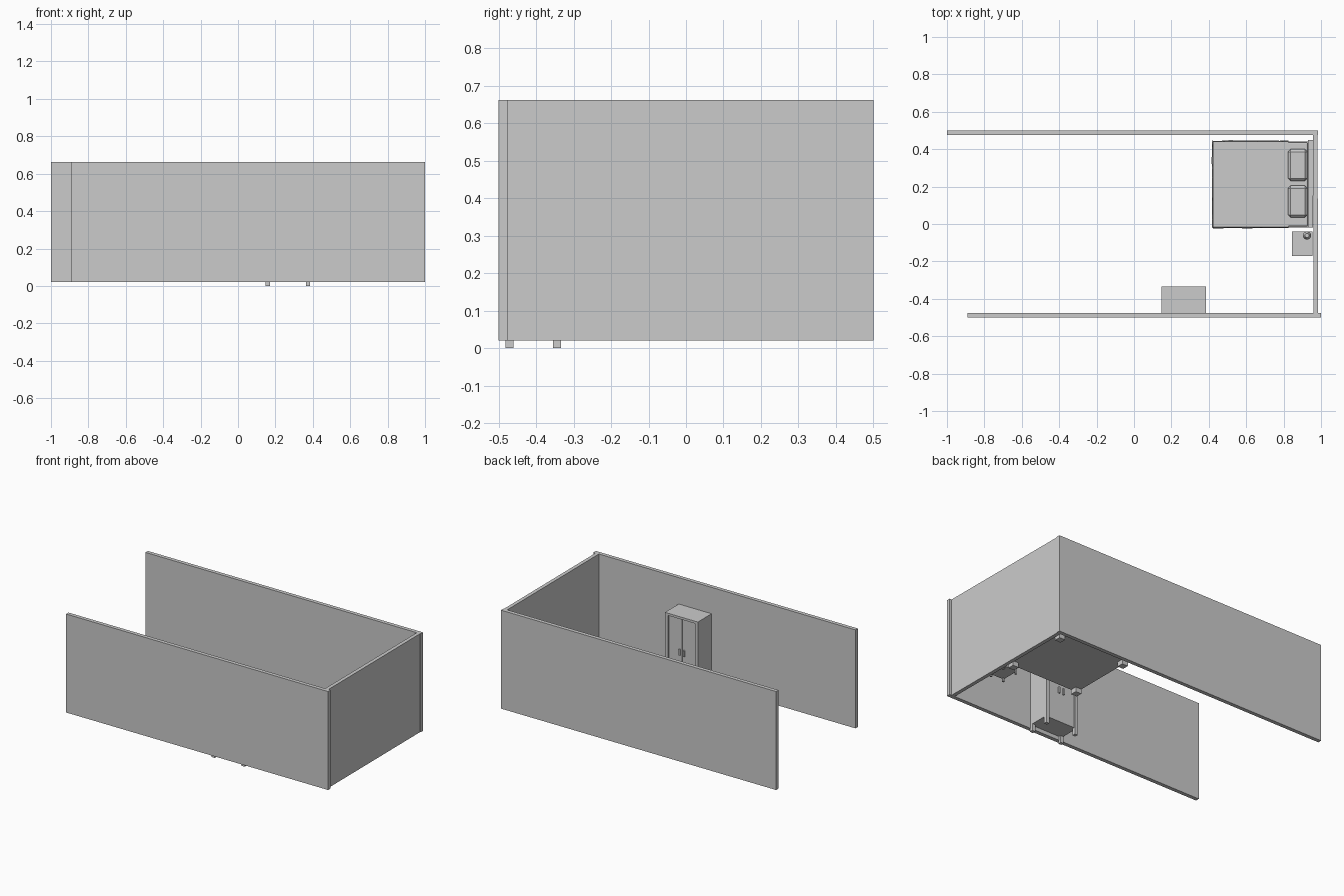
import bpy, bmesh, math, random
from mathutils import Vector

if "Cube" in bpy.data.objects:
    bpy.data.objects.remove(bpy.data.objects["Cube"])

random.seed(4)


def finish(name, bm):
    bmesh.ops.recalc_face_normals(bm, faces=bm.faces)
    mesh = bpy.data.meshes.new(name)
    bm.to_mesh(mesh)
    bm.free()
    ob = bpy.data.objects.new(name, mesh)
    bpy.context.collection.objects.link(ob)
    return ob


def box(name, x, y, z, bevel=0, segments=1):
    """Box given by its (low, high) range on each axis."""
    bm = bmesh.new()
    bmesh.ops.create_cube(bm, size=1)
    for v in bm.verts:
        v.co = Vector([r[0] if c < 0 else r[1] for c, r in zip(v.co, (x, y, z))])
    if bevel:
        bmesh.ops.bevel(bm, geom=bm.edges[:], offset=bevel, segments=segments,
                        profile=0.5, affect='EDGES')
    return finish(name, bm)


def corner_posts(name, x, y, z, size):
    """Four square posts inside the corners of a rectangle."""
    for i, px in enumerate((x[0], x[1] - size)):
        for j, py in enumerate((y[0], y[1] - size)):
            box(f"{name}_{2 * i + j + 1}", (px, px + size), (py, py + size), z)


def lathe(name, centre, profile, sides=12):
    """Spin a (radius, height) profile around a vertical axis."""
    bm = bmesh.new()
    rings = []
    for r, z in profile:
        rings.append([bm.verts.new((centre[0] + r * math.cos(math.tau * k / sides),
                                    centre[1] + r * math.sin(math.tau * k / sides), z))
                      for k in range(sides)])
    for a, b in zip(rings, rings[1:]):
        for k in range(sides):
            n = (k + 1) % sides
            bm.faces.new((a[k], a[n], b[n], b[k]))
    bm.faces.new(rings[0])
    bm.faces.new(rings[-1])
    return finish(name, bm)


# Room walls
WALL_Z = (0.02, 0.662)
box("back_wall", (-1.0, 0.985), (0.475, 0.5), WALL_Z)
box("front_wall", (-0.89, 1.0), (-0.5, -0.475), WALL_Z)
side = box("right_wall", (0.957, 0.981), (-0.478, 0.478), WALL_Z)
for v in side.data.vertices:
    v.co.x += 0.004 if v.co.y < 0 else 0

# Wardrobe: posts, panels, two doors set back between the front posts
WX, WY = (0.148, 0.385), (-0.482, -0.333)
corner_posts("wardrobe_post", WX, WY, (0, 0.48), 0.022)
box("wardrobe_top", WX, WY, (0.475, 0.49))
box("wardrobe_bottom", (0.155, 0.378), (-0.478, -0.340), (0.045, 0.06))
box("wardrobe_back", (0.165, 0.37), (-0.478, -0.468), (0.05, 0.48))
box("wardrobe_left_side", (0.15, 0.16), (-0.47, -0.345), (0.045, 0.48))
box("wardrobe_right_side", (0.374, 0.384), (-0.47, -0.345), (0.045, 0.48))
for i, (a, b) in enumerate(((0.17, 0.266), (0.267, 0.363))):
    box(f"wardrobe_door_{i + 1}", (a, b), (-0.354, -0.342), (0.06, 0.475))
    hx = 0.25 if i == 0 else 0.283
    box(f"wardrobe_handle_{i + 1}", (hx - 0.005, hx + 0.005), (-0.343, -0.334), (0.235, 0.275))

# Bed frame, legs and headboard
box("bed_base", (0.418, 0.935), (-0.02, 0.442), (0.05, 0.085))
corner_posts("bed_leg", (0.418, 0.935), (-0.02, 0.442), (0.02, 0.05), 0.042)
box("headboard", (0.93, 0.956), (-0.02, 0.448), (0.05, 0.25))
box("mattress", (0.425, 0.93), (-0.014, 0.438), (0.085, 0.145), 0.008, 2)

# Blanket: top sheet draped over three sides, slightly uneven at the hem
bm = bmesh.new()
NX, NY = 10, 10
grid = []
for i in range(NX + 1):
    row = []
    for j in range(NY + 1):
        # The outer rows of the grid hang down as the skirt
        x = 0.423 + 0.402 * max(i - 1, 0) / (NX - 1)
        y = -0.017 + 0.458 * min(max(j - 1, 0), NY - 2) / (NY - 2)
        z = 0.15
        if i == 0 or j in (0, NY):
            z = 0.082 + random.uniform(-0.006, 0.006)
            flare = random.uniform(0.003, 0.008)
            x -= flare if i == 0 else 0
            y += flare * ((j == NY) - (j == 0))
        row.append(bm.verts.new((x, y, z)))
    grid.append(row)
for i in range(NX):
    for j in range(NY):
        bm.faces.new((grid[i][j], grid[i + 1][j], grid[i + 1][j + 1], grid[i][j + 1]))
blanket = finish("blanket", bm)
thick = blanket.modifiers.new("thickness", 'SOLIDIFY')
thick.thickness = 0.004

# Pillows: low bevelled cushions
for i, (x, y) in enumerate((((0.824, 0.927), (0.035, 0.205)),
                            ((0.824, 0.927), (0.230, 0.400)))):
    box(f"pillow_{i + 1}", x, y, (0.143, 0.178), 0.014)

# Nightstand with drawers facing the room
NSX, NSY = (0.845, 0.955), (-0.17, -0.04)
box("nightstand_body", (0.85, 0.955), (-0.167, -0.043), (0.04, 0.14))
box("nightstand_top", NSX, NSY, (0.14, 0.15))
corner_posts("nightstand_leg", (0.85, 0.955), (-0.167, -0.043), (0.02, 0.04), 0.012)
for i, z in enumerate((0.048, 0.096)):
    box(f"nightstand_drawer_{i + 1}", (0.847, 0.851), (-0.16, -0.05), (z, z + 0.04))

# Bedside lamp
LAMP = (0.925, -0.062)
lathe("lamp_base", LAMP, [(0.016, 0.15), (0.016, 0.155), (0.004, 0.16), (0.004, 0.19)])
lathe("lamp_shade", LAMP, [(0.022, 0.185), (0.011, 0.222)])
